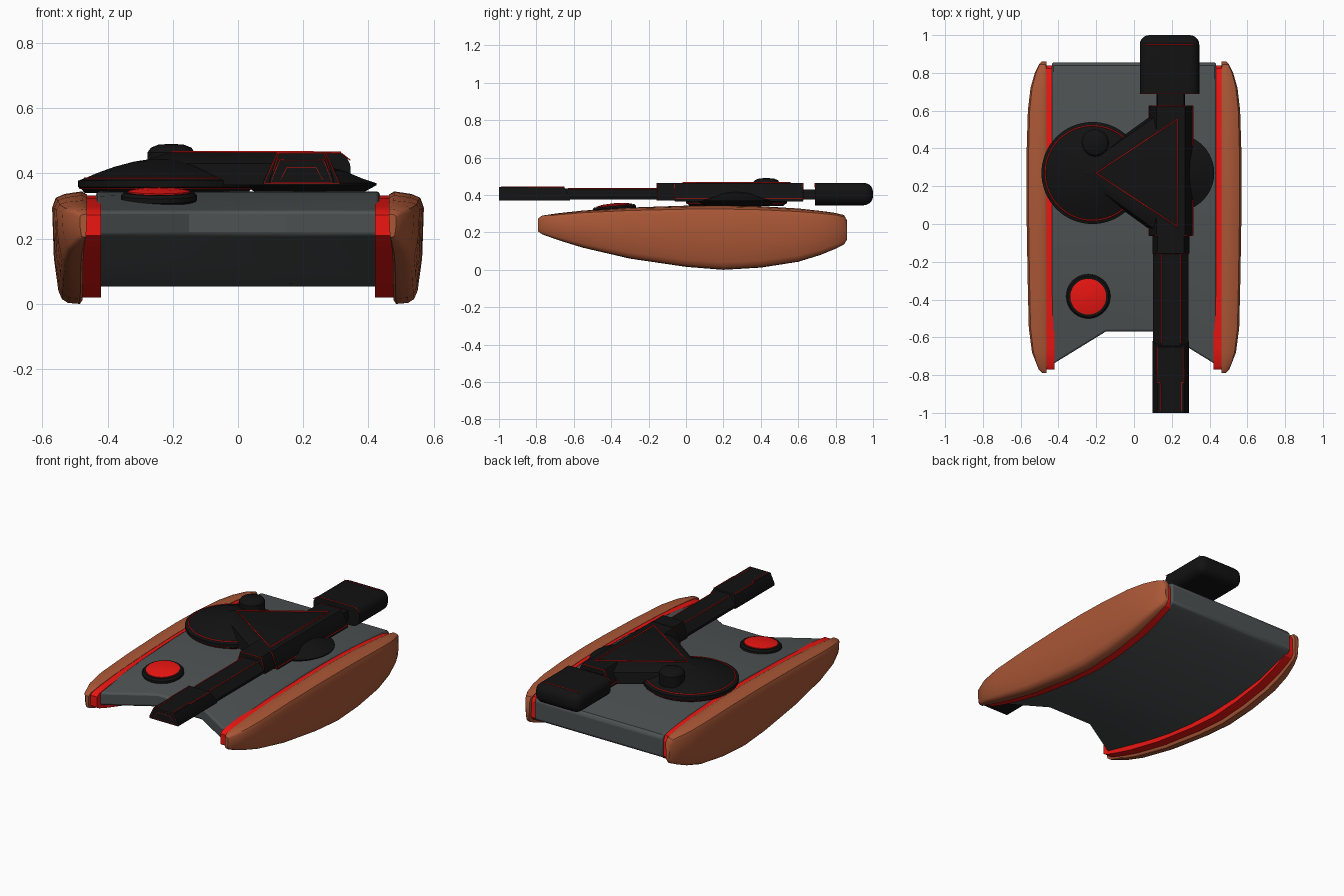
import bpy, bmesh
from math import sin, cos, pi, radians


def material(name, rgb):
    m = bpy.data.materials.new(name)
    m.diffuse_color = (*rgb, 1)
    return m


BLACK = material("black", (0.006, 0.006, 0.006))
RED = material("red", (0.85, 0.008, 0.006))
RUST = material("rust", (0.40, 0.095, 0.037))
GREY = material("dark_grey", (0.075, 0.085, 0.087))


def finish(name, bm, mat, angle=30):
    bmesh.ops.recalc_face_normals(bm, faces=bm.faces[:])
    me = bpy.data.meshes.new(name)
    bm.to_mesh(me)
    bm.free()
    ob = bpy.data.objects.new(name, me)
    bpy.context.collection.objects.link(ob)
    me.materials.append(mat)
    bpy.ops.object.select_all(action='DESELECT')
    ob.select_set(True)
    bpy.context.view_layer.objects.active = ob
    bpy.ops.object.shade_smooth_by_angle(angle=radians(angle))
    return ob


def loft(name, rings, mat, angle=30):
    """Skin a list of closed rings and cap both ends."""
    bm = bmesh.new()
    vs = [[bm.verts.new(p) for p in r] for r in rings]
    n = len(rings[0])
    for a, b in zip(vs, vs[1:]):
        for i in range(n):
            j = (i + 1) % n
            bm.faces.new((a[i], a[j], b[j], b[i]))
    bm.faces.new(vs[0])
    bm.faces.new(vs[-1])
    return finish(name, bm, mat, angle)


def lathe(name, profile, loc, mat, n=48, tilt=0):
    rings = [[(r * cos(2 * pi * i / n), r * sin(2 * pi * i / n), z) for i in range(n)]
             for r, z in profile]
    ob = loft(name, rings, mat)
    ob.location = loc
    ob.rotation_euler.x = radians(tilt)
    return ob


def trapezoid(name, wb, wt, z0, z1, y0, y1, mat, cx=0.195):
    """Bar along y with half widths wb at the bottom and wt at the top."""
    ring = [(-wb, z0), (wb, z0), (wb, z0 + 0.015), (wt, z1), (-wt, z1), (-wb, z0 + 0.015)]
    return loft(name, [[(cx + x, y, z) for x, z in ring] for y in (y0, y1)], mat)


def trim(name, pts, closed=False, r=0.0035):
    cu = bpy.data.curves.new(name, 'CURVE')
    cu.dimensions = '3D'
    cu.bevel_depth = r
    cu.bevel_resolution = 1
    s = cu.splines.new('POLY')
    s.points.add(len(pts) - 1)
    for p, q in zip(s.points, pts):
        p.co = (*q, 1)
    s.use_cyclic_u = closed
    cu.materials.append(RED)
    ob = bpy.data.objects.new(name, cu)
    bpy.context.collection.objects.link(ob)


def ring_trim(name, cx, cy, z, r):
    trim(name, [(cx + r * cos(i * pi / 32), cy + r * sin(i * pi / 32), z) for i in range(64)], True)


def mirror(ob):
    ob.modifiers.new("mirror", 'MIRROR')


# Hull: curved side profile with a notched front edge
profile = [(-0.745, 0.285), (-0.55, 0.31), (-0.3, 0.33), (0, 0.343), (0.2, 0.345),
           (0.4, 0.337), (0.6, 0.325), (0.84, 0.295), (0.855, 0.28), (0.855, 0.165),
           (0.83, 0.15), (0.6, 0.085), (0.4, 0.06), (0.2, 0.053), (0, 0.062),
           (-0.2, 0.085), (-0.4, 0.125), (-0.745, 0.21)]
rings = []
for x, front in ((-0.435, 0.745), (-0.15, 0.57), (0.15, 0.57), (0.435, 0.745)):
    rings.append([(x, y * front / 0.745 if y < 0 else y, z) for y, z in profile])
hull = loft("hull", rings, GREY)
bev = hull.modifiers.new("bevel", 'BEVEL')
bev.width, bev.segments, bev.limit_method, bev.angle_limit = 0.01, 2, 'ANGLE', radians(40)

# Side pods: stations of y, outer x, bottom z, top z
stations = [(-0.79, 0.485, 0.205, 0.275), (-0.77, 0.505, 0.19, 0.29), (-0.68, 0.54, 0.158, 0.303),
            (-0.55, 0.557, 0.118, 0.317), (-0.3, 0.563, 0.06, 0.333), (0, 0.568, 0.016, 0.343),
            (0.2, 0.57, 0, 0.345), (0.4, 0.568, 0.012, 0.34), (0.6, 0.562, 0.043, 0.328),
            (0.72, 0.548, 0.08, 0.315), (0.8, 0.525, 0.113, 0.304), (0.845, 0.503, 0.135, 0.292),
            (0.86, 0.49, 0.16, 0.265)]
rings, strip = [], []
for y, xo, zb, zt in stations:
    w, h = xo - 0.463, (zt - zb) / 0.345
    sec = [(0, zt - 0.01 * h), (0.15 * w, zt), (0.65 * w, zt - 0.008 * h), (0.9 * w, zt - 0.02 * h),
           (w, zt - 0.05 * h), (0.95 * w, zb + 0.14 * h), (0.82 * w, zb + 0.04 * h),
           (0.72 * w, zb + 0.015 * h), (0.55 * w, zb + 0.003 * h), (0.2 * w, zb), (0.13 * w, zb + 0.012 * h)]
    rings.append([(0.463 + x, y, z) for x, z in sec])
    strip.append((y * 0.975, zb + 0.02 * h, zt - 0.012 * h))
mirror(loft("side_pod", rings, RUST, 40))

# Red strip between hull and pod
mirror(loft("side_strip", [[(0.42, y, b), (0.48, y, b), (0.47, y, t), (0.42, y, t)]
                           for y, b, t in strip], RED))

# Turret discs and cupola
lathe("turret_disc", [(0.25, 0.34), (0.26, 0.352), (0.27, 0.358), (0.27, 0.378), (0.25, 0.385),
                      (0.21, 0.402), (0.16, 0.42), (0.1, 0.436), (0.05, 0.444), (0.002, 0.447)],
      (-0.22, 0.27, 0), BLACK, 64)
lathe("turret_side_dome", [(0.17, 0.345), (0.205, 0.364), (0.205, 0.37), (0.16, 0.385),
                           (0.1, 0.41), (0.002, 0.43)], (0.22, 0.27, 0), BLACK, 64)
lathe("cupola", [(0.072, 0.4), (0.072, 0.465), (0.062, 0.479), (0.04, 0.488), (0.002, 0.491)],
      (-0.205, 0.43, 0), BLACK)
ring_trim("disc_top_ring", -0.22, 0.27, 0.385, 0.25)
ring_trim("disc_base_ring", -0.22, 0.27, 0.355, 0.264)

# Triangular turret body
tri_low = [(-0.33, 0.27, 0.365), (0.1, 0.58, 0.365), (0.1, -0.04, 0.365)]
tri_mid = [(-0.31, 0.27, 0.43), (0.12, 0.575, 0.43), (0.12, -0.035, 0.43)]
tri_top = [(-0.215, 0.27, 0.464), (0.235, 0.57, 0.464), (0.235, -0.03, 0.464)]
loft("turret_wedge", [tri_low, tri_mid, tri_top], BLACK)
trim("wedge_trim", [(-0.2, 0.27, 0.465), (0.23, 0.555, 0.465), (0.23, -0.015, 0.465)], True, 0.005)

# Gun: breech, mantlet, barrel, muzzle
trapezoid("gun_breech", 0.117, 0.075, 0.365, 0.463, -0.06, 0.625, BLACK)
trapezoid("mantlet", 0.098, 0.07, 0.37, 0.465, -0.155, -0.055, BLACK)
trapezoid("barrel", 0.094, 0.05, 0.375, 0.435, -0.65, -0.15, BLACK)
muzzle = trapezoid("muzzle", 0.097, 0.07, 0.37, 0.442, -1.0, -0.62, BLACK)
for v in muzzle.data.vertices:
    if v.co.y > -0.7 and v.co.z > 0.42:
        v.co.y -= 0.03

# Gun trim lines
for s in (-1, 1):
    cx = 0.195
    trim("barrel_trim", [(cx + s * 0.05, -0.63, 0.435), (cx + s * 0.05, -0.155, 0.435)], r=0.0025)
    trim("breech_trim", [(cx + s * 0.117, -0.06, 0.38), (cx + s * 0.117, 0.625, 0.38)], r=0.0025)
    trim("muzzle_top_trim", [(cx + s * 0.055, -0.99, 0.442), (cx + s * 0.055, -0.84, 0.442),
                             (cx + s * 0.07, -0.84, 0.442), (cx + s * 0.07, -0.65, 0.442)], r=0.0025)
for y, wb, wt, z0, z1 in ((-0.998, 0.094, 0.068, 0.373, 0.44), (-0.998, 0.065, 0.045, 0.38, 0.418),
                          (-0.06, 0.115, 0.075, 0.37, 0.462), (0.625, 0.115, 0.075, 0.37, 0.462),
                          (-0.155, 0.096, 0.07, 0.373, 0.463)):
    trim("end_trim", [(0.195 - wb, y, z0), (0.195 + wb, y, z0), (0.195 + wt, y, z1), (0.195 - wt, y, z1)],
         True, 0.0025)

# Rear counterweight with rounded back and its neck
trapezoid("counterweight_neck", 0.075, 0.07, 0.375, 0.43, 0.6, 0.71, BLACK)
bm = bmesh.new()
bmesh.ops.create_cube(bm, size=1)
for v in bm.verts:
    v.co = (0.188 + v.co.x * 0.315, 0.845 + v.co.y * 0.31, 0.405 + v.co.z * 0.12)
edges = [e for e in bm.edges if any(v.co.y > 0.9 for v in e.verts)]
bmesh.ops.bevel(bm, geom=edges, offset=0.05, segments=5, profile=0.5, affect='EDGES')
finish("counterweight", bm, BLACK)
trim("counterweight_trim", [(0.06, 0.95, 0.465), (0.316, 0.95, 0.465)], r=0.002)
trim("counterweight_front_trim", [(0.03, 0.69, 0.44), (0.06, 0.69, 0.463), (0.316, 0.69, 0.463),
                                  (0.345, 0.69, 0.44)], r=0.002)

# Round hatch on the front deck
lathe("hatch_rim", [(0.1, -0.02), (0.117, -0.008), (0.117, 0.006), (0.108, 0.016), (0.09, 0.016)],
      (-0.242, -0.383, 0.326), BLACK, tilt=5)
lathe("hatch_cover", [(0.095, 0.005), (0.095, 0.02), (0.06, 0.027), (0.002, 0.03)],
      (-0.242, -0.383, 0.326), RED, tilt=5)
